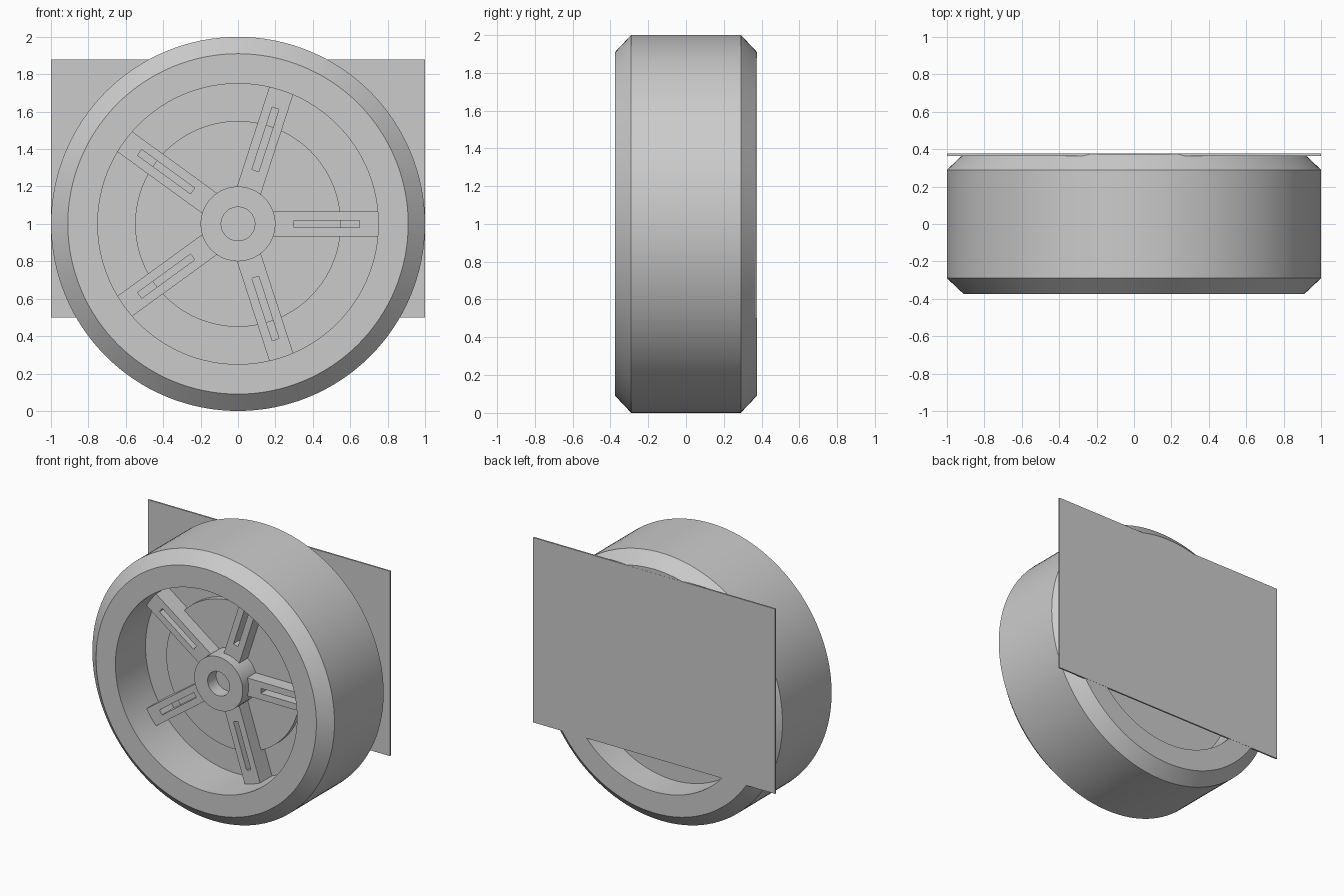
import bpy, bmesh, math
from mathutils import Matrix, Vector

cube = bpy.data.objects.get("Cube")
if cube:
    bpy.data.objects.remove(cube, do_unlink=True)

grey = bpy.data.materials.new("plain_grey")
grey.use_nodes = True
colour = (0.6, 0.6, 0.6, 1)
grey.diffuse_color = colour
grey.node_tree.nodes["Principled BSDF"].inputs["Base Color"].default_value = colour

CENTRE = Vector((0, 0, 1))
WALL = -0.02      # front of the wheel web


def finish(name, bm, smooth=False):
    bmesh.ops.recalc_face_normals(bm, faces=bm.faces)
    mesh = bpy.data.meshes.new(name)
    bm.to_mesh(mesh)
    bm.free()
    mesh.materials.append(grey)
    obj = bpy.data.objects.new(name, mesh)
    bpy.context.collection.objects.link(obj)
    if smooth:
        bpy.ops.object.select_all(action="DESELECT")
        obj.select_set(True)
        bpy.context.view_layer.objects.active = obj
        bpy.ops.object.shade_smooth_by_angle(angle=math.radians(30))
    return obj


def lathe(name, profile, steps):
    """Spin (radius, y) points around the wheel axle."""
    bm = bmesh.new()
    verts = [bm.verts.new(CENTRE + Vector((r, y, 0))) for r, y in profile]
    edges = [bm.edges.new(pair) for pair in zip(verts, verts[1:])]
    bmesh.ops.spin(bm, geom=verts + edges, cent=CENTRE, axis=(0, 1, 0),
                   angle=math.tau, steps=steps, use_merge=True)
    bmesh.ops.remove_doubles(bm, verts=bm.verts, dist=1e-5)
    return finish(name, bm, smooth=True)


# Tyre, bore and web with a shallow raised disc
lathe("wheel", [(0, -0.06), (0.55, -0.06), (0.55, WALL), (0.75, WALL),
                (0.75, -0.375), (0.91, -0.375), (1, -0.29), (1, 0.29),
                (0.91, 0.375), (0.75, 0.375), (0.75, 0.15), (0, 0.15)], 128)

# Hub with a blind axle hole
lathe("hub", [(0, -0.13), (0.09, -0.13), (0.09, -0.23),
              (0.2, -0.23), (0.2, WALL)], 64)


def rectangle(bm, x0, x1, half, y):
    corners = ((x0, -half), (x1, -half), (x1, half), (x0, half))
    return [bm.verts.new((x, y, z)) for x, z in corners]


# Five slotted spokes
for i in range(5):
    bm = bmesh.new()
    front, back = -0.16, WALL + 0.01
    loops = [rectangle(bm, 0.17, 0.752, 0.067, front),
             rectangle(bm, 0.3, 0.65, 0.019, front),
             rectangle(bm, 0.3, 0.65, 0.019, back),
             rectangle(bm, 0.17, 0.752, 0.067, back)]
    for a, b in zip(loops, loops[1:] + loops[:1]):
        for k in range(4):
            n = (k + 1) % 4
            bm.faces.new((a[k], a[n], b[n], b[k]))
    turn = Matrix.Rotation(math.tau * i / 5, 4, "Y")
    bm.transform(Matrix.Translation(CENTRE) @ turn)
    finish(f"spoke_{i + 1}", bm)

# Thin rectangular plate across the back
bm = bmesh.new()
bmesh.ops.create_cube(bm, size=1)
bm.transform(Matrix.Translation((0, 0.37, 1.19)) @ Matrix.Diagonal((2, 0.012, 1.38, 1)))
finish("back_plate", bm)
